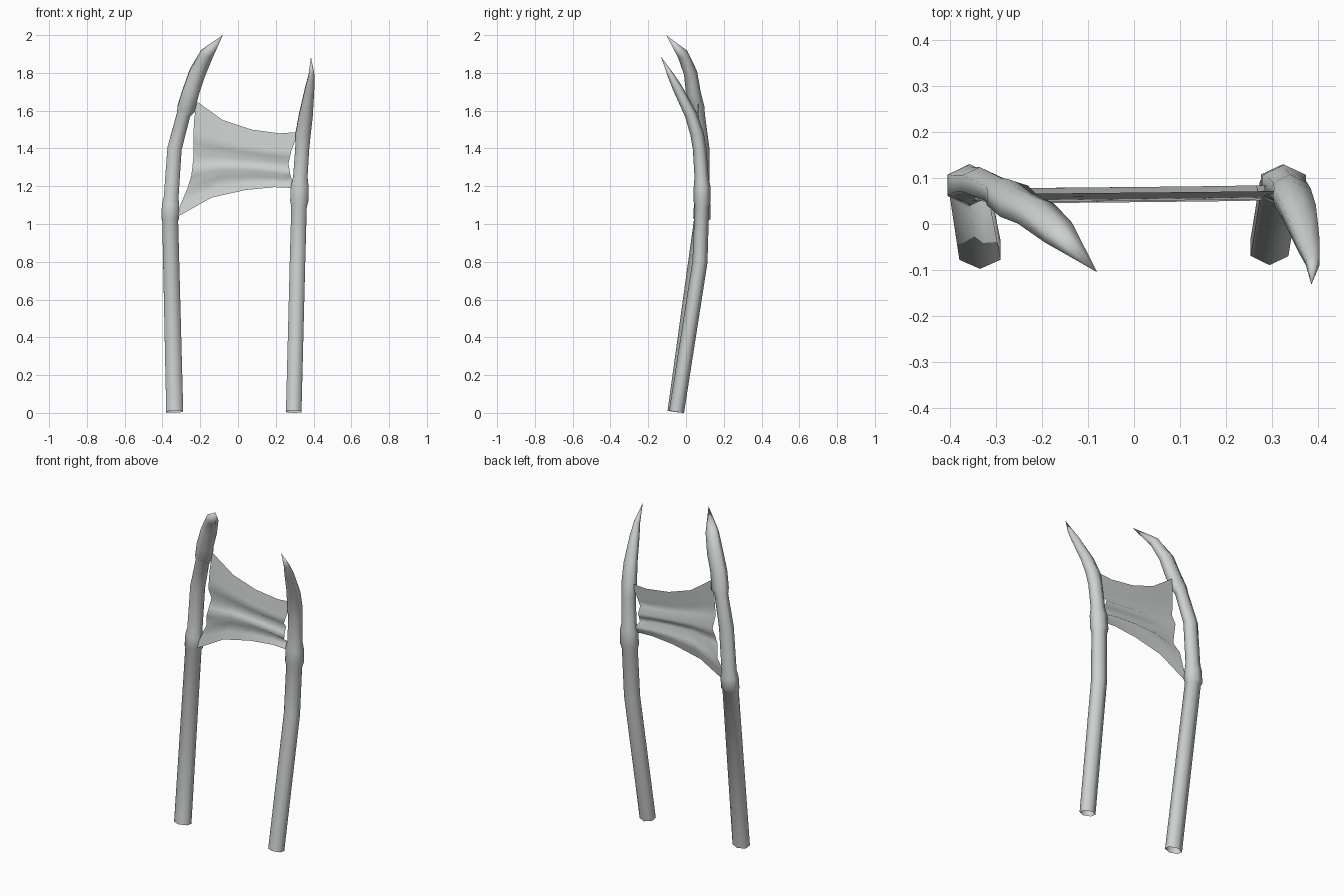
import bpy, bmesh
from mathutils import Vector

if "Cube" in bpy.data.objects:
    bpy.data.objects.remove(bpy.data.objects["Cube"], do_unlink=True)


def make_material(name, rgb):
    mat = bpy.data.materials.new(name)
    mat.use_nodes = True
    mat.diffuse_color = (*rgb, 1)
    mat.node_tree.nodes["Principled BSDF"].inputs["Base Color"].default_value = (*rgb, 1)
    return mat


grey = make_material("pale grey", (0.6, 0.635, 0.62))


def add_object(name, bm):
    for face in bm.faces:
        face.smooth = True
    mesh = bpy.data.meshes.new(name)
    bm.to_mesh(mesh)
    bm.free()
    mesh.materials.append(grey)
    obj = bpy.data.objects.new(name, mesh)
    bpy.context.collection.objects.link(obj)
    return obj


# Six-sided pole swept along a path of (x, y, z, half width, half depth), ending in a point
HEX = [(0, -1), (1, -.5), (1, .5), (0, 1), (-1, .5), (-1, -.5)]


def pole(name, path, tip):
    bm = bmesh.new()
    tip = Vector(tip)
    centres = [Vector(p[:3]) for p in path] + [tip]
    rings = []
    for i, (x, y, z, w, d) in enumerate(path):
        along = (centres[i + 1] - centres[max(i - 1, 0)]).normalized()
        side = Vector((1, 0, 0))
        side = (side - along * side.dot(along)).normalized()
        depth = along.cross(side)
        rings.append([bm.verts.new(centres[i] + side * w * a + depth * d * b)
                      for a, b in HEX])
    point = bm.verts.new(tip)
    n = len(HEX)
    for low, high in zip(rings, rings[1:]):
        for k in range(n):
            j = (k + 1) % n
            bm.faces.new((low[k], low[j], high[j], high[k]))
    for k in range(n):
        bm.faces.new((rings[-1][k], rings[-1][(k + 1) % n], point))
    return add_object(name, bm)


pole("right_pole", [
    (-.335, -.058, .006, .045, .04),
    (-.359, .08, 1.02, .042, .038),
    (-.359, .084, 1.03, .047, .046),
    (-.357, .086, 1.10, .046, .044),
    (-.354, .087, 1.14, .039, .036),
    (-.336, .088, 1.40, .038, .036),
    (-.288, .068, 1.58, .036, .032),
    (-.275, .062, 1.61, .047, .037),
    (-.250, .038, 1.70, .044, .039),
    (-.215, .024, 1.80, .043, .036),
    (-.165, -.018, 1.90, .034, .030),
], (-.08, -.105, 2.0))

pole("left_pole", [
    (.295, -.05, .006, .041, .04),
    (.315, .074, .80, .041, .04),
    (.323, .084, 1.09, .041, .038),
    (.324, .085, 1.12, .048, .045),
    (.327, .085, 1.20, .047, .044),
    (.330, .082, 1.25, .038, .037),
    (.340, .072, 1.40, .037, .036),
    (.345, .058, 1.48, .040, .036),
    (.360, .025, 1.58, .036, .032),
    (.380, -.045, 1.72, .024, .026),
    (.389, -.082, 1.79, .015, .017),
], (.386, -.132, 1.885))

# Stretched cloth: a sheet blended between four curved edges, with folds in depth
TOP = [(-.22, 1.65), (-.08, 1.55), (.07, 1.50), (.22, 1.48), (.325, 1.487)]
BOTTOM = [(-.335, 1.03), (-.14, 1.14), (.04, 1.18), (.19, 1.195), (.31, 1.19)]
LEFT = [(-.335, 1.03), (-.25, 1.23), (-.235, 1.36), (-.235, 1.53), (-.22, 1.65)]
RIGHT = [(.31, 1.19), (.28, 1.24), (.267, 1.32), (.285, 1.40), (.325, 1.487)]
FOLDS = [.058, .068, .078, .045, .06, .078, .048, .054, .058, .062, .066]


def on_edge(points, t):
    s = t * (len(points) - 1)
    i = min(int(s), len(points) - 2)
    return Vector(points[i]).lerp(Vector(points[i + 1]), s - i)


bm = bmesh.new()
rows, cols = len(FOLDS), 9
grid = []
for r in range(rows):
    v = r / (rows - 1)
    row = []
    for c in range(cols):
        u = c / (cols - 1)
        low, high = on_edge(BOTTOM, u), on_edge(TOP, u)
        left, right = on_edge(LEFT, v), on_edge(RIGHT, v)
        corners = (Vector(BOTTOM[0]).lerp(Vector(BOTTOM[-1]), u)
                   .lerp(Vector(TOP[0]).lerp(Vector(TOP[-1]), u), v))
        p = low.lerp(high, v) + left.lerp(right, u) - corners
        row.append(bm.verts.new((p.x, FOLDS[r] + .006 * u, p.y)))
    grid.append(row)
for r in range(rows - 1):
    for c in range(cols - 1):
        bm.faces.new((grid[r][c], grid[r][c + 1], grid[r + 1][c + 1], grid[r + 1][c]))
add_object("stretched_cloth", bm)
